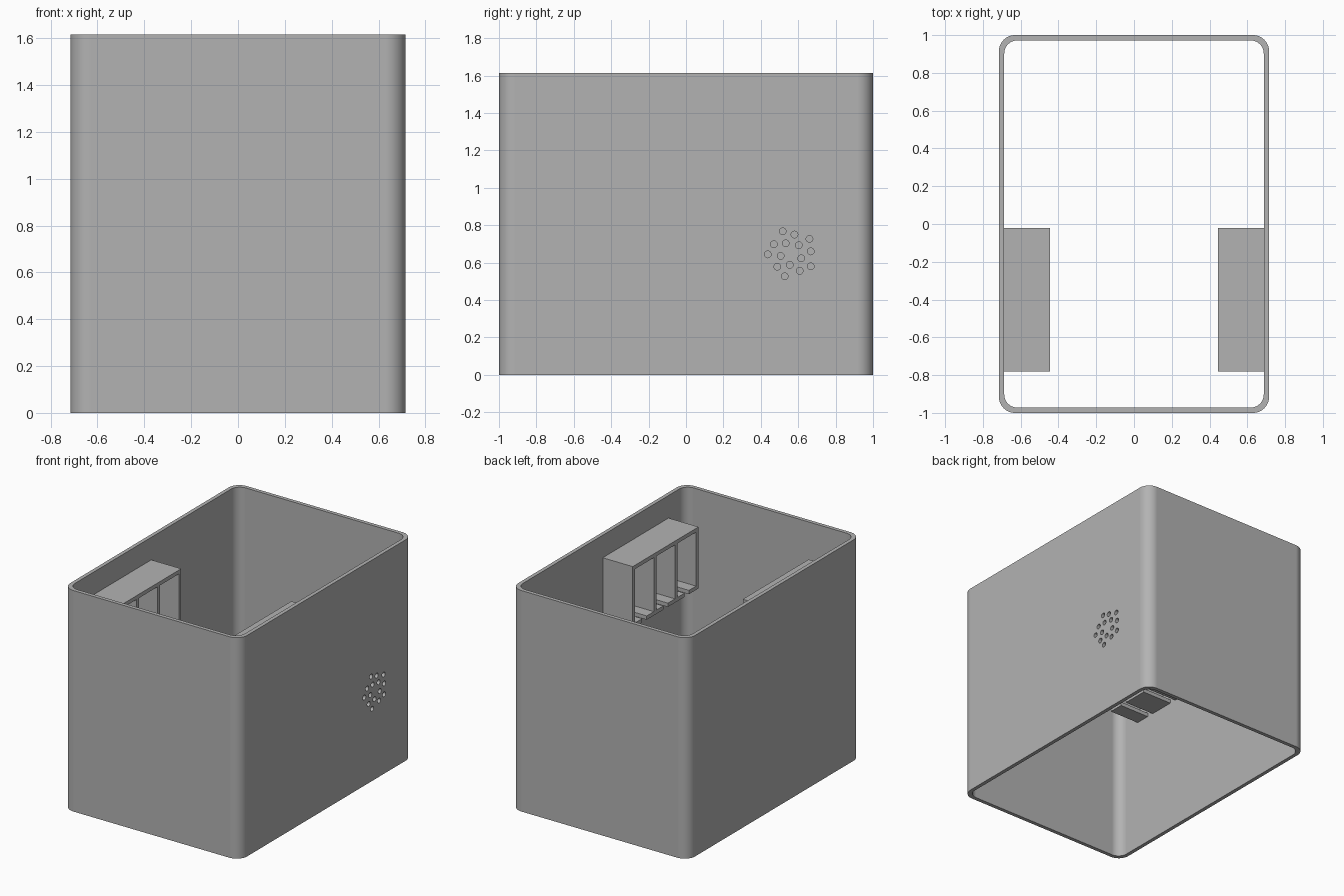
import bpy, bmesh, math
from mathutils import Matrix, Vector

default = bpy.data.objects.get("Cube")
if default:
    bpy.data.objects.remove(default, do_unlink=True)

HX, HY, HEIGHT, WALL = 0.715, 1.0, 1.615, 0.028
INNER_X = HX - WALL

grey = bpy.data.materials.new("plain grey")
grey.use_nodes = True
grey.diffuse_color = (0.45, 0.45, 0.45, 1)
grey.node_tree.nodes["Principled BSDF"].inputs["Base Color"].default_value = grey.diffuse_color


def add_object(name, bm):
    bmesh.ops.recalc_face_normals(bm, faces=bm.faces)
    mesh = bpy.data.meshes.new(name)
    bm.to_mesh(mesh)
    bm.free()
    mesh.materials.append(grey)
    obj = bpy.data.objects.new(name, mesh)
    bpy.context.collection.objects.link(obj)
    return obj


def rounded_outline(hx, hy, radius, steps=16):
    points = []
    for corner, (sx, sy) in enumerate([(1, 1), (-1, 1), (-1, -1), (1, -1)]):
        for i in range(steps + 1):
            a = math.pi / 2 * (corner + i / steps)
            points.append((sx * (hx - radius) + radius * math.cos(a),
                           sy * (hy - radius) + radius * math.sin(a)))
    return points


def add_box(bm, low, high):
    low, high = Vector(low), Vector(high)
    size = Matrix.Diagonal((*(high - low), 1))
    bmesh.ops.create_cube(bm, size=1, matrix=Matrix.Translation((low + high) / 2) @ size)


# Open rounded sleeve: outer and inner walls joined by top and bottom rims
bm = bmesh.new()
outer = rounded_outline(HX, HY, 0.085)
inner = rounded_outline(INNER_X, HY - WALL, 0.07)
loops = [[bm.verts.new((x, y, z)) for x, y in outline]
         for outline, z in [(outer, 0), (outer, HEIGHT), (inner, HEIGHT), (inner, 0)]]
for k in range(4):
    a, b = loops[k], loops[(k + 1) % 4]
    for i in range(len(a)):
        j = (i + 1) % len(a)
        bm.faces.new((a[i], a[j], b[j], b[i]))
shell = add_object("shell", bm)

# Scattered round vent holes through the +x wall, as (y, z)
holes = [(.517, .767), (.58, .75), (.66, .727), (.47, .698), (.533, .703),
         (.603, .693), (.667, .66), (.437, .644), (.506, .636), (.616, .623),
         (.488, .578), (.555, .588), (.608, .556), (.667, .58), (.528, .527)]
bm = bmesh.new()
for y, z in holes:
    bmesh.ops.create_cone(bm, cap_ends=True, segments=20, radius1=0.018, radius2=0.018, depth=0.2,
                          matrix=Matrix.Translation((HX, y, z)) @ Matrix.Rotation(math.pi / 2, 4, 'Y'))
cutter = add_object("vent_cutter", bm)
cut = shell.modifiers.new("vents", 'BOOLEAN')
cut.object, cut.operation, cut.solver = cutter, 'DIFFERENCE', 'EXACT'
bpy.context.view_layer.update()
evaluated = shell.evaluated_get(bpy.context.evaluated_depsgraph_get())
cut_mesh = bpy.data.meshes.new_from_object(evaluated)
shell.modifiers.clear()
shell.data = cut_mesh
bpy.data.objects.remove(cutter, do_unlink=True)

# Smooth corners with flat walls
bpy.ops.object.select_all(action='DESELECT')
shell.select_set(True)
bpy.context.view_layer.objects.active = shell
bpy.ops.object.shade_smooth_by_angle(angle=math.radians(30))
shell.modifiers.new("flat_walls", 'WEIGHTED_NORMAL').keep_sharp = True

# Three-bay racks on both side walls
Y0, Y1, Z0, Z1, FRONT = -0.78, -0.02, 1.0, 1.45, 0.445
PLATE, SLOT, BAYS = 0.028, 0.052, 3
pitch = (Y1 - Y0 - PLATE) / BAYS
for name, side in [("left_rack", 1), ("right_rack", -1)]:
    bm = bmesh.new()

    def slab(ya, yb, za, zb):
        xa, xb = sorted((side * FRONT, side * INNER_X))
        add_box(bm, (xa, ya, za), (xb, yb, zb))

    slab(Y0, Y1, Z1 - PLATE, Z1)
    for i in range(BAYS + 1):
        y = Y0 + i * pitch
        slab(y, y + PLATE, Z0 + PLATE, Z1 - PLATE)
        # floor piece under each divider, leaving a slot in the middle of each bay
        reach = (pitch - SLOT) / 2
        middle = y + PLATE / 2
        slab(max(Y0, middle - reach), min(Y1, middle + reach), Z0, Z0 + PLATE)
    add_object(name, bm)
